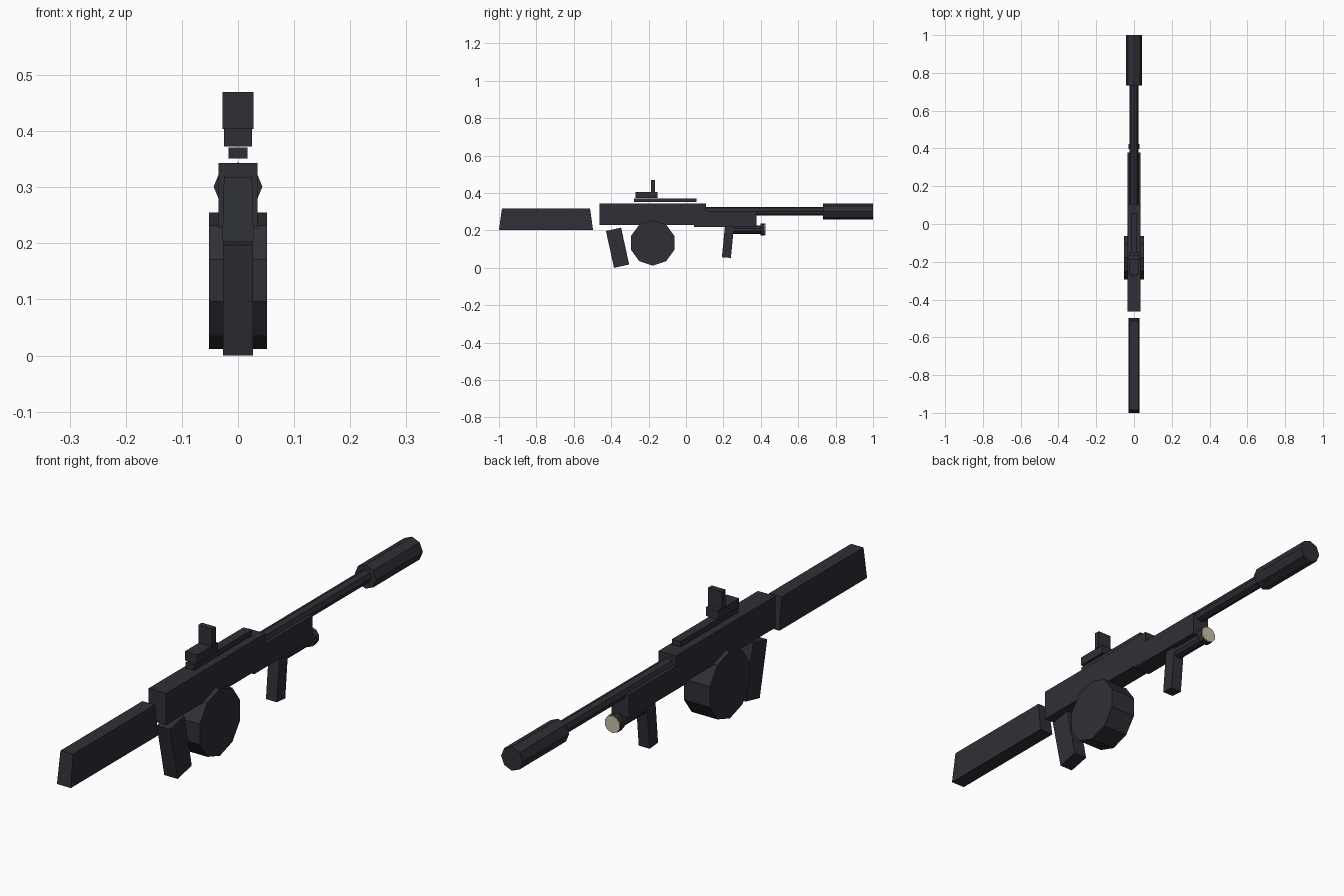
import bpy, bmesh, math
from mathutils import Matrix

if "Cube" in bpy.data.objects:
    bpy.data.objects.remove(bpy.data.objects["Cube"])


def material(name, color):
    m = bpy.data.materials.new(name)
    m.diffuse_color = (*color, 1)
    m.use_nodes = True
    m.node_tree.nodes["Principled BSDF"].inputs["Base Color"].default_value = m.diffuse_color
    return m


DARK = material("dark gunmetal", (0.028, 0.028, 0.037))
GLASS = material("pale lens", (0.58, 0.53, 0.41))


def finish(name, bm, mat):
    bmesh.ops.recalc_face_normals(bm, faces=bm.faces)
    me = bpy.data.meshes.new(name)
    bm.to_mesh(me)
    bm.free()
    me.materials.append(mat)
    ob = bpy.data.objects.new(name, me)
    bpy.context.collection.objects.link(ob)
    return ob


def plate(name, half_width, profile, mat=DARK, top_half=None):
    """Side profile of (y, z) points, extruded across x; optional narrower top."""
    bm = bmesh.new()
    mid = sum(z for _, z in profile) / len(profile)
    sides = []
    for s in (-1, 1):
        sides.append([bm.verts.new((s * (top_half if top_half and z > mid else half_width), y, z))
                      for y, z in profile])
    bm.faces.new(sides[0])
    bm.faces.new(sides[1])
    n = len(profile)
    for i in range(n):
        j = (i + 1) % n
        bm.faces.new((sides[0][i], sides[0][j], sides[1][j], sides[1][i]))
    return finish(name, bm, mat)


def box(name, half_width, y0, y1, z0, z1):
    return plate(name, half_width, [(y0, z0), (y1, z0), (y1, z1), (y0, z1)])


def tube(name, radius, y0, y1, z, sides=8, mat=DARK):
    """Flat-sided cylinder along y, with a vertex pointing along x."""
    bm = bmesh.new()
    bmesh.ops.create_cone(bm, cap_ends=True, segments=sides, radius1=radius,
                          radius2=radius, depth=y1 - y0,
                          matrix=Matrix.Translation((0, (y0 + y1) / 2, z))
                          @ Matrix.Rotation(math.pi / 2, 4, 'X'))
    return finish(name, bm, mat)


# Stock, tapering towards its top
plate("stock", 0.028, [(-1, 0.202), (-0.497, 0.202), (-0.513, 0.318), (-0.984, 0.318)],
      top_half=0.025)

# Body
box("receiver", 0.035, -0.463, 0.107, 0.228, 0.343)
box("handguard", 0.0345, 0.043, 0.378, 0.219, 0.305)

# Rail and sight
box("top_rail", 0.017, -0.278, 0.056, 0.351, 0.371)
box("sight_base", 0.025, -0.27, -0.152, 0.373, 0.406)
box("sight_post", 0.028, -0.188, -0.167, 0.404, 0.47)

# Slanted grips
plate("rear_grip", 0.027, [(-0.428, 0.197), (-0.385, 0.0), (-0.304, 0.018), (-0.347, 0.215)])
plate("front_grip", 0.022, [(0.208, 0.222), (0.192, 0.057), (0.24, 0.053), (0.256, 0.218)])

# Ten-sided drum magazine
plate("drum_magazine", 0.052,
      [(-0.178 + 0.1215 * math.sin(math.tau * i / 10),
        0.1335 + 0.1215 * math.cos(math.tau * i / 10)) for i in range(10)])

# Barrel and muzzle
tube("barrel", 0.0235, 0.05, 0.74, 0.303)
tube("muzzle", 0.0435, 0.733, 1.0, 0.301)

# Flashlight under the handguard
tube("flashlight_body", 0.023, 0.235, 0.4, 0.204, 10)
tube("flashlight_head", 0.032, 0.397, 0.42, 0.206, 10)
tube("flashlight_lens", 0.031, 0.419, 0.424, 0.206, 10, GLASS)
